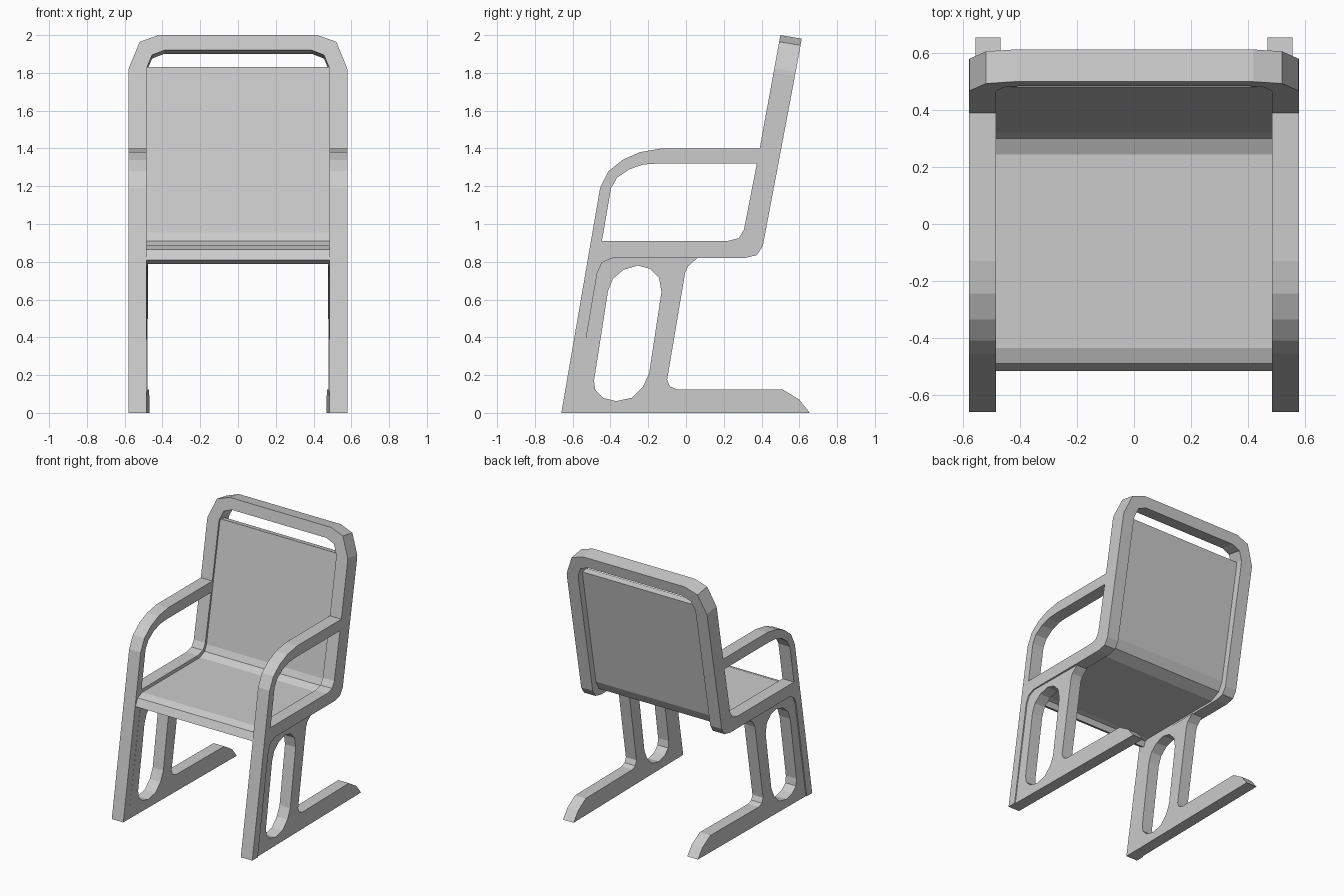
import bpy
import bmesh
from mathutils import Vector

default_cube = bpy.data.objects.get("Cube")
if default_cube:
    bpy.data.objects.remove(default_cube, do_unlink=True)

grey = bpy.data.materials.new("plain grey")
grey.use_nodes = True
grey.diffuse_color = (0.6, 0.6, 0.6, 1)
grey.node_tree.nodes["Principled BSDF"].inputs["Base Color"].default_value = grey.diffuse_color


def extruded_part(name, loops, place, depth):
    """Fill the outline (first loop) with its holes, then thicken it by depth.
    place(u, v) turns a profile point into a position in space."""
    bm = bmesh.new()
    edges = []
    for loop in loops:
        verts = [bm.verts.new(place(u, v)) for u, v in loop]
        edges += [bm.edges.new((a, b)) for a, b in zip(verts, verts[1:] + verts[:1])]
    bmesh.ops.triangle_fill(bm, edges=edges, use_beauty=True)
    bmesh.ops.dissolve_limit(bm, angle_limit=0.001, verts=[], edges=bm.edges[:])
    caps = bmesh.ops.extrude_face_region(bm, geom=bm.faces[:], use_keep_orig=True)
    moved = [g for g in caps["geom"] if isinstance(g, bmesh.types.BMVert)]
    bmesh.ops.translate(bm, verts=moved, vec=Vector(depth))
    bmesh.ops.recalc_face_normals(bm, faces=bm.faces[:])
    mesh = bpy.data.meshes.new(name)
    bm.to_mesh(mesh)
    bm.free()
    mesh.materials.append(grey)
    part = bpy.data.objects.new(name, mesh)
    bpy.context.collection.objects.link(part)
    return part


# Shared sizes: half width, bar width, lean of the back posts and their depth
half_width, bar = 0.58, 0.095
inner = half_width - bar
post_depth = Vector((0, 0.113, -0.019))
post_split = 1.8


def post_front(z):
    """Front line of the leaning back posts."""
    return 0.39 + (z - 1.4) * 0.183


# Side frame: front leg, arm rest, seat rail and back post in one outline
split_front = (post_front(post_split), post_split)
split_back = (split_front[0] + post_depth.y, post_split + post_depth.z)
frame_outline = [
    (-.66, 0), (-.595, 0), (-.47, .74), (-.445, .795), (-.39, .82), (.31, .82),
    (.375, .835), (.407, .885), split_back, split_front, (.39, 1.4), (-.13, 1.4),
    (-.245, 1.38), (-.335, 1.34), (-.41, 1.28), (-.455, 1.19)]
arm_opening = [
    (-.445, .91), (-.397, 1.19), (-.365, 1.245), (-.3, 1.29), (-.225, 1.315),
    (-.15, 1.32), (.375, 1.32), (.307, .97), (.28, .925), (.22, .91)]

# Lower leg plate with a long slot and a foot running backwards
plate_outline = [
    (-.595, 0), (.655, 0), (.6, .07), (.51, .125), (-.05, .125), (-.085, .14),
    (-.1, .175), (-.005, .74), (.01, .775), (.06, .82), (-.39, .82),
    (-.445, .795), (-.47, .74)]
slot = [
    (-.487, .17), (-.413, .645), (-.387, .71), (-.33, .758), (-.255, .78),
    (-.19, .763), (-.143, .715), (-.13, .64), (-.195, .21), (-.228, .138),
    (-.287, .08), (-.37, .062), (-.44, .08), (-.48, .12)]

for side, label in ((1, "left"), (-1, "right")):
    extruded_part(label + "_side_frame", [frame_outline, arm_opening],
                  lambda y, z: (side * inner, y, z), (side * bar, 0, 0))
    # The feet turn in slightly towards the back
    extruded_part(label + "_leg_plate", [plate_outline, slot],
                  lambda y, z: (side * (inner - 0.013 * (y + 0.6)), y, z),
                  (side * 0.088, 0, 0))

# Top arch joining the two back posts
arch_outer = [(half_width, post_split), (.578, 1.825), (.52, 1.965), (.42, 2)]
arch_inner = [(.39, 1.92), (.455, 1.895), (inner - .003, 1.83), (inner, post_split)]
half_arch = arch_outer + arch_inner
arch_outline = (arch_outer + [(-x, z) for x, z in reversed(arch_outer)]
                + [(-x, z) for x, z in reversed(arch_inner)] + arch_inner[::-1][::-1])
extruded_part("back_top_arch", [arch_outline],
              lambda x, z: (x, post_front(z), z), post_depth)

# Seat shell: one bent sheet with a curled front lip and a leaning back
seat_top = [Vector(p) for p in (
    (-.517, .81), (-.49, .865), (-.435, .885), (.245, .885), (.3, .91),
    (.322, .955), (.482, 1.83))]
thickness = 0.05
seat_under = []
for i, point in enumerate(seat_top):
    before = (point - seat_top[max(i - 1, 0)]).normalized()
    after = (seat_top[min(i + 1, len(seat_top) - 1)] - point).normalized()
    along = (before + after).normalized()
    seat_under.append(point + thickness * Vector((along.y, -along.x)))
extruded_part("seat_and_back", [seat_top + seat_under[::-1]],
              lambda y, z: (-inner, y, z), (2 * inner, 0, 0))
